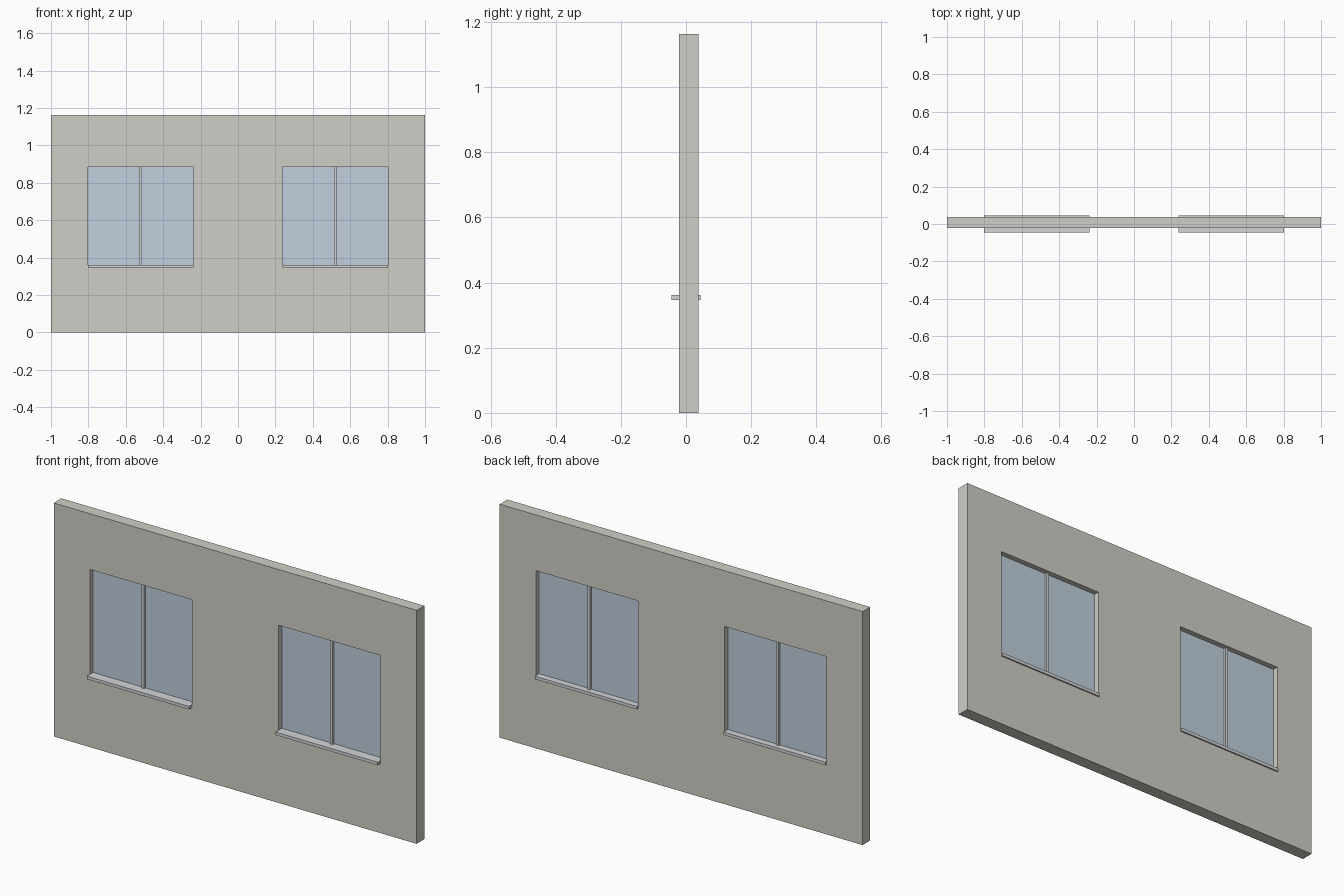
import bpy
import bmesh

cube = bpy.data.objects.get("Cube")
if cube:
    bpy.data.objects.remove(cube, do_unlink=True)

# Main dimensions
HEIGHT = 1.163
FRONT, BACK = -0.022, 0.038
INNER, OUTER = 0.239, 0.801
SILL_BOTTOM, SILL_TOP, HEAD = 0.347, 0.362, 0.885
SILL_REACH = 0.045
PANE_Y = (FRONT + BACK) / 2


def material(name, color):
    mat = bpy.data.materials.new(name)
    mat.use_nodes = True
    mat.diffuse_color = (*color, 1)
    mat.node_tree.nodes["Principled BSDF"].inputs["Base Color"].default_value = (*color, 1)
    return mat


def finish(name, bm, mat):
    mesh = bpy.data.meshes.new(name)
    bmesh.ops.recalc_face_normals(bm, faces=bm.faces)
    bm.to_mesh(mesh)
    bm.free()
    mesh.materials.append(mat)
    obj = bpy.data.objects.new(name, mesh)
    bpy.context.collection.objects.link(obj)
    return obj


def box(name, xs, ys, zs, mat):
    bm = bmesh.new()
    bmesh.ops.create_cube(bm, size=1)
    for v in bm.verts:
        for axis, (low, high) in enumerate((xs, ys, zs)):
            v.co[axis] = high if v.co[axis] > 0 else low
    return finish(name, bm, mat)


wall_mat = material("plaster", (0.63, 0.617, 0.571))
frame_mat = material("frame", (0.645, 0.66, 0.675))
glass_mat = material("glass", (0.533, 0.624, 0.723))

# Wall: a panel grid with two open cells, extruded to its thickness
xs = (-1, -OUTER, -INNER, INNER, OUTER, 1)
zs = (0, SILL_BOTTOM, HEAD, HEIGHT)
bm = bmesh.new()
grid = [[bm.verts.new((x, FRONT, z)) for x in xs] for z in zs]
for row in range(len(zs) - 1):
    for col in range(len(xs) - 1):
        if row == 1 and col in (1, 3):
            continue
        bm.faces.new((grid[row][col], grid[row][col + 1],
                      grid[row + 1][col + 1], grid[row + 1][col]))
result = bmesh.ops.extrude_face_region(bm, geom=bm.faces[:], use_keep_orig=True)
moved = [g for g in result["geom"] if isinstance(g, bmesh.types.BMVert)]
bmesh.ops.translate(bm, verts=moved, vec=(0, BACK - FRONT, 0))
finish("wall", bm, wall_mat)

# Windows: sill, pane and central mullion on each side
for side, sign in (("left", 1), ("right", -1)):
    span = sorted((sign * INNER, sign * OUTER))
    middle = sum(span) / 2
    box(f"{side}_window_sill", span, (-SILL_REACH, SILL_REACH),
        (SILL_BOTTOM, SILL_TOP), frame_mat)
    box(f"{side}_window_glass", span, (PANE_Y - 0.004, PANE_Y + 0.004),
        (SILL_TOP, HEAD), glass_mat)
    box(f"{side}_window_mullion", (middle - 0.007, middle + 0.007),
        (PANE_Y - 0.015, PANE_Y + 0.015), (SILL_TOP, HEAD), frame_mat)
